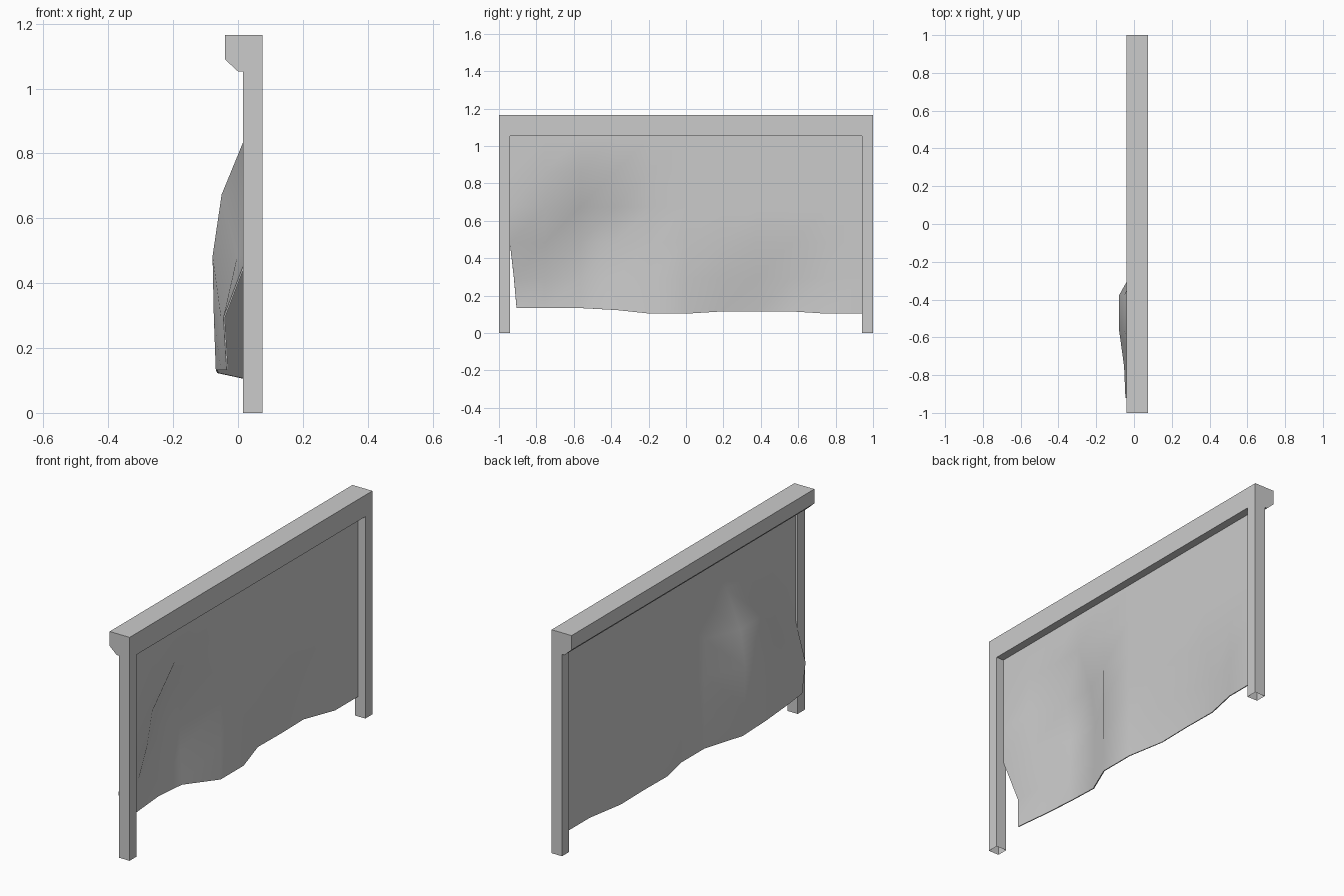
import bpy
import bmesh

cube = bpy.data.objects.get("Cube")
if cube:
    bpy.data.objects.remove(cube, do_unlink=True)

# One plain grey for the whole gate
grey = bpy.data.materials.new("light_grey")
grey.use_nodes = True
grey.diffuse_color = (0.6, 0.6, 0.6, 1)
grey.node_tree.nodes["Principled BSDF"].inputs["Base Color"].default_value = (0.6, 0.6, 0.6, 1)

BACK, FRONT, TOP, BEAM = 0.015, 0.075, 1.165, 1.053
END, INNER = 1.0, 0.942


def finish(name, bm):
    mesh = bpy.data.meshes.new(name)
    bmesh.ops.recalc_face_normals(bm, faces=bm.faces)
    bm.to_mesh(mesh)
    bm.free()
    mesh.materials.append(grey)
    obj = bpy.data.objects.new(name, mesh)
    bpy.context.collection.objects.link(obj)
    return obj


def prism(name, outline, offset, drop=None):
    """Extrude a closed outline by an offset, leaving out faces chosen by a rule."""
    bm = bmesh.new()
    face = bm.faces.new([bm.verts.new(p) for p in outline])
    new = bmesh.ops.extrude_face_region(bm, geom=[face], use_keep_orig=True)["geom"]
    bmesh.ops.translate(bm, vec=offset, verts=[g for g in new if isinstance(g, bmesh.types.BMVert)])
    bmesh.ops.recalc_face_normals(bm, faces=bm.faces)
    if drop:
        gone = [f for f in bm.faces if drop(f.calc_center_median())]
        bmesh.ops.delete(bm, geom=gone, context='FACES')
    return finish(name, bm)


# Door frame: two posts and a lintel in one piece, post feet open
frame = [(-END, 0), (-END, TOP), (END, TOP), (END, 0),
         (INNER, 0), (INNER, BEAM), (-INNER, BEAM), (-INNER, 0)]
prism("door_frame", [(BACK, y, z) for y, z in frame], (FRONT - BACK, 0, 0),
      lambda c: c.z < 0.001)

# Roller housing behind the lintel, with a chamfered lower edge
housing = [(BACK, BEAM), (0, BEAM), (-0.04, 1.09), (-0.04, TOP), (BACK, TOP)]
prism("roller_housing", [(x, -END, z) for x, z in housing], (0, 2 * END, 0),
      lambda c: abs(c.x - BACK) < 0.001)

# Shutter sheet: regular grid of ten by five cells, dented towards the back
COLS, ROWS, FLAT, LOW = 10, 5, 0.03, 0.103
dents = {  # column: depth at the bottom row and the rows above it
    0: (-0.033, -0.043),
    1: (-0.05, -0.05, 0.0),
    2: (-0.066, -0.072, -0.076, -0.048),
    3: (-0.062, -0.072, -0.076, -0.048),
    6: (-0.02, 0.005),
    7: (-0.017, 0.01),
    8: (-0.02, -0.03),
}
hem_lift = {0: 0.03, 1: 0.03, 2: 0.03, 3: 0.02, 6: 0.012, 7: 0.012, 8: 0.012}
edge_pull = (0.036, 0.022)

bm = bmesh.new()
grid = []
for c in range(COLS + 1):
    column = []
    for r in range(ROWS + 1):
        depth = dents.get(c, ())
        x = depth[r] if r < len(depth) else FLAT
        y = -INNER + 2 * INNER * c / COLS
        z = LOW + (BEAM - LOW) * r / ROWS
        if r == 0:
            z += hem_lift.get(c, 0)
        if c == 0 and r < len(edge_pull):
            y += edge_pull[r]
        column.append(bm.verts.new((x, y, z)))
    grid.append(column)
for c in range(COLS):
    for r in range(ROWS):
        bm.faces.new((grid[c][r], grid[c + 1][r], grid[c + 1][r + 1], grid[c][r + 1]))
sheet = finish("shutter_sheet", bm)
solid = sheet.modifiers.new("thickness", 'SOLIDIFY')
solid.thickness = 0.005
solid.offset = 0

bpy.ops.object.select_all(action='DESELECT')
sheet.select_set(True)
bpy.context.view_layer.objects.active = sheet
bpy.ops.object.modifier_apply(modifier="thickness")
bpy.ops.object.shade_smooth_by_angle(angle=0.7)
